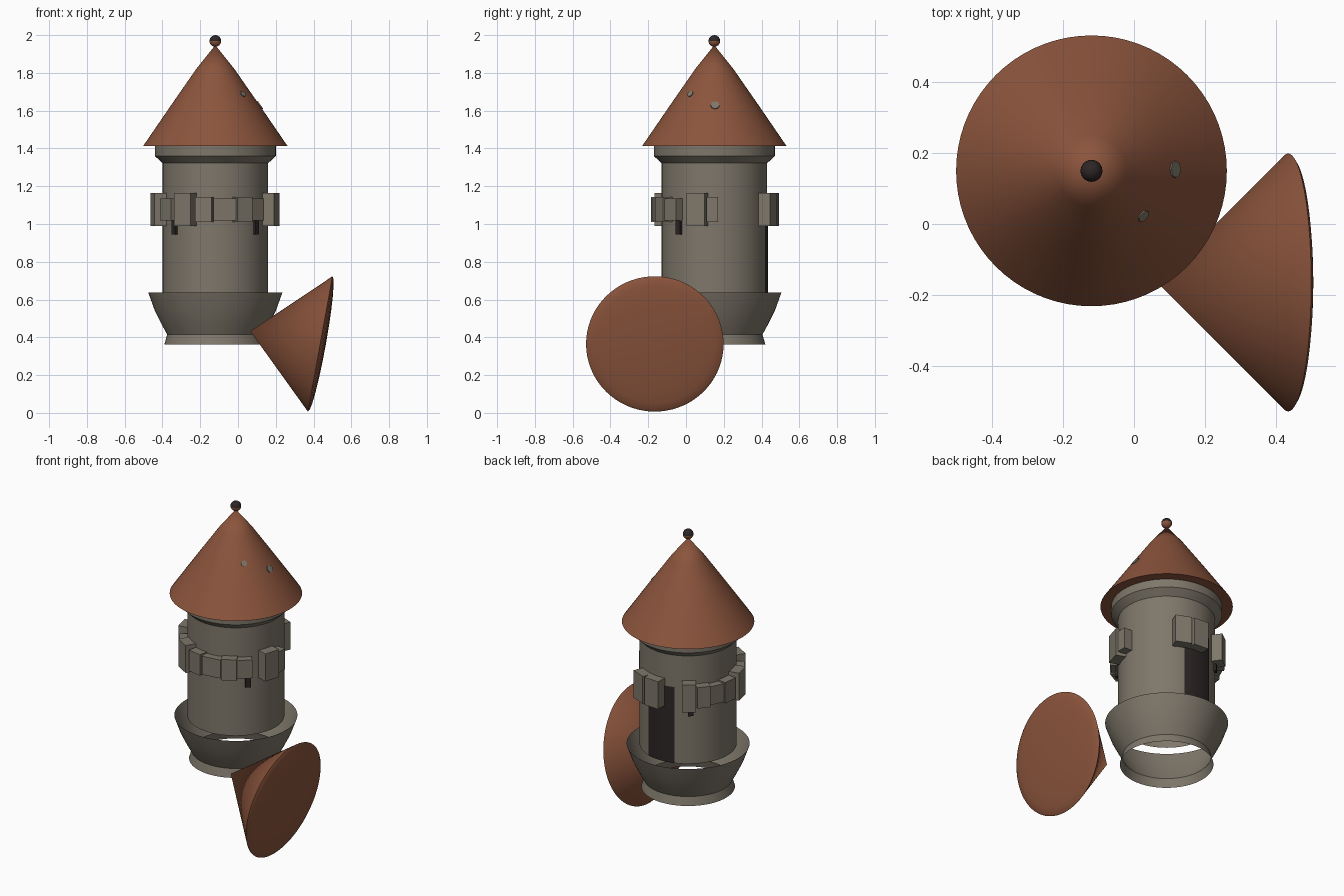
import bpy
import bmesh
from math import sin, cos, pi, radians
from mathutils import Vector, Matrix

if "Cube" in bpy.data.objects:
    bpy.data.objects.remove(bpy.data.objects["Cube"], do_unlink=True)

AXIS = Vector((-0.12, 0.15, 0))   # tower centre line


def material(name, rgb):
    m = bpy.data.materials.new(name)
    m.use_nodes = True
    m.diffuse_color = (*rgb, 1)
    m.node_tree.nodes["Principled BSDF"].inputs["Base Color"].default_value = (*rgb, 1)
    return m


STONE = material("grey stone", (0.21, 0.185, 0.145))
TILE = material("rust tile", (0.26, 0.09, 0.046))
DARK = material("dark opening", (0.026, 0.019, 0.019))


def add_object(name, bm, mats, smooth=True):
    mesh = bpy.data.meshes.new(name)
    bm.to_mesh(mesh)
    bm.free()
    obj = bpy.data.objects.new(name, mesh)
    bpy.context.collection.objects.link(obj)
    for m in mats:
        mesh.materials.append(m)
    if smooth:
        bpy.ops.object.select_all(action='DESELECT')
        obj.select_set(True)
        bpy.context.view_layer.objects.active = obj
        bpy.ops.object.shade_smooth_by_angle(angle=radians(30))
    return obj


def lathe(name, profile, mat, matrix=None, start=0, sweep=360, steps=72):
    """Turn a (radius, height) profile around z, fully or over an arc."""
    bm = bmesh.new()
    full = sweep == 360
    count = steps if full else steps + 1
    rings = []
    for r, z in profile:
        angles = [radians(start + sweep * i / steps) for i in range(count)]
        rings.append([bm.verts.new((r * cos(a), r * sin(a), z)) for a in angles])
    for low, high in zip(rings, rings[1:]):
        for i in range(steps):
            j = (i + 1) % count
            bm.faces.new((low[i], low[j], high[j], high[i]))
    bmesh.ops.remove_doubles(bm, verts=bm.verts, dist=0.0001)
    bm.transform(matrix or Matrix.Translation(AXIS))
    return add_object(name, bm, [mat])


def radial_block(name, azimuth, width, r_in, r_out, z0, z1, mat):
    """Box that sits against the wall and faces outward."""
    bm = bmesh.new()
    bmesh.ops.create_cube(bm, size=1)
    place = (Matrix.Translation(AXIS + Vector((0, 0, (z0 + z1) / 2)))
             @ Matrix.Rotation(radians(azimuth), 4, 'Z')
             @ Matrix.Translation(((r_in + r_out) / 2, 0, 0))
             @ Matrix.Diagonal((r_out - r_in, width, z1 - z0, 1)))
    bm.transform(place)
    return add_object(name, bm, [mat], smooth=False)


# Tower shell, flared base and collar under the roof
lathe("tower_wall", [(0.28, 0.635), (0.28, 1.35)], STONE)
lathe("flared_base", [(0.27, 0.362), (0.255, 0.415), (0.285, 0.47),
                      (0.322, 0.545), (0.355, 0.637)], STONE)
lathe("roof_collar", [(0.28, 1.322), (0.32, 1.36), (0.32, 1.413)], STONE)

# Main roof
lathe("main_roof", [(0.28, 1.413), (0.382, 1.413), (0.23, 1.635),
                    (0.10, 1.822), (0, 1.947)], TILE)

# Roof ball, dark on its upper half
bm = bmesh.new()
bmesh.ops.create_uvsphere(bm, u_segments=24, v_segments=12, radius=0.031)
for f in bm.faces:
    f.material_index = 1 if f.calc_center_median().z > 0 else 0
bm.transform(Matrix.Translation(AXIS + Vector((0, 0, 1.969))))
add_object("roof_ball", bm, [TILE, DARK])

# Small grey patches on the roof slope
for number, (azimuth, r, z, size) in enumerate([(1, 0.235, 1.628, 0.024),
                                               (-41, 0.193, 1.688, 0.018)], 1):
    a = radians(azimuth)
    normal = Vector((0.82 * cos(a), 0.82 * sin(a), 0.57))
    bm = bmesh.new()
    bmesh.ops.create_cone(bm, cap_ends=True, segments=8, radius1=size,
                          radius2=size, depth=0.009)
    bm.transform(Matrix.Translation(AXIS + Vector((r * cos(a), r * sin(a), z)))
                 @ normal.to_track_quat('Z', 'Y').to_matrix().to_4x4())
    add_object(f"roof_patch_{number}", bm, [STONE], smooth=False)

# Side roof lying on its side: shallow domed underside and a cone
tip = Vector((0.065, -0.165, 0.432))
rim_centre = Vector((0.435, -0.165, 0.365))
direction = tip - rim_centre
side_place = (Matrix.Translation(rim_centre)
              @ direction.to_track_quat('Z', 'Y').to_matrix().to_4x4())
dome = [(0.364 * sin(t * pi / 12), -0.03 * cos(t * pi / 12)) for t in range(7)]
lathe("side_roof", dome + [(0, direction.length)], TILE, side_place)

# Back door and arrow slits
lathe("back_door", [(0.284, 0.637), (0.284, 1.12)], DARK, start=71, sweep=38, steps=8)
for number, azimuth in enumerate((-41, -139, 128), 1):
    radial_block(f"arrow_slit_{number}", azimuth, 0.03, 0.27, 0.295, 0.945, 1.09, DARK)

# Broken ring of stones: tall blocks and lower filler blocks
TALL = [(-17, 0.10), (67, 0.10), (86, 0.10), (126, 0.08), (-121, 0.10), (-168, 0.10)]
LOW = [(-2, 0.06), (-46, 0.09), (-62, 0.09), (-81, 0.12), (-101, 0.09),
       (-144, 0.10), (141, 0.08), (156, 0.09), (172, 0.09)]
for number, (azimuth, width) in enumerate(TALL, 1):
    radial_block(f"tall_stone_{number}", azimuth, width, 0.265, 0.34, 0.99, 1.165, STONE)
for number, (azimuth, width) in enumerate(LOW, 1):
    lift = 0.008 * (number % 2)
    radial_block(f"low_stone_{number}", azimuth, width, 0.265, 0.325 + lift,
                 1.018 - lift, 1.135 + lift, STONE)
